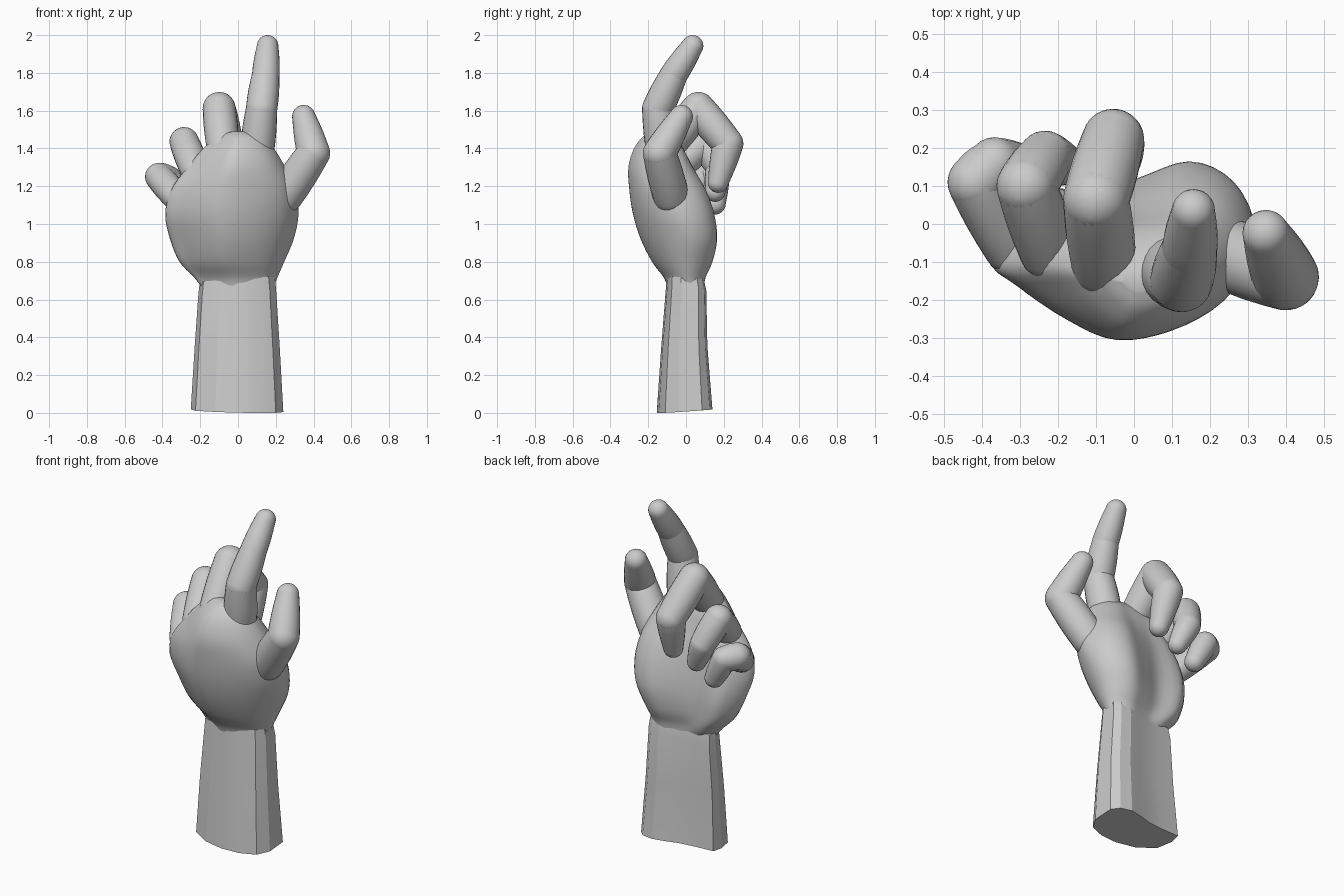
import bpy, bmesh, math
from mathutils import Vector

if "Cube" in bpy.data.objects:
    bpy.data.objects.remove(bpy.data.objects["Cube"])


def lerp(a, b, t):
    return a + (b - a) * t


def spline(pts, steps, closed):
    # Catmull-Rom through points of any dimension
    n, out = len(pts), []
    get = (lambda i: pts[i % n]) if closed else (lambda i: pts[max(0, min(n - 1, i))])
    for i in range(n if closed else n - 1):
        a, b, c, d = (get(i + k) for k in (-1, 0, 1, 2))
        for s in range(steps):
            t = s / steps
            out.append([0.5 * (2 * q + (r - p) * t + (2 * p - 5 * q + 4 * r - w) * t * t
                               + (3 * q - p - 3 * r + w) * t ** 3)
                        for p, q, r, w in zip(a, b, c, d)])
    if not closed:
        out.append(list(pts[-1]))
    return out


def loft(bm, rings):
    loops = [[bm.verts.new(p) for p in ring] for ring in rings]
    for a, b in zip(loops, loops[1:]):
        for i in range(len(a)):
            j = (i + 1) % len(a)
            bm.faces.new((a[i], a[j], b[j], b[i]))
    bm.faces.new(loops[0][::-1])
    bm.faces.new(loops[-1])


def finish(bm, name, angle):
    bmesh.ops.recalc_face_normals(bm, faces=bm.faces)
    me = bpy.data.meshes.new(name)
    bm.to_mesh(me)
    bm.free()
    ob = bpy.data.objects.new(name, me)
    bpy.context.collection.objects.link(ob)
    bpy.ops.object.select_all(action='DESELECT')
    ob.select_set(True)
    bpy.context.view_layer.objects.active = ob
    bpy.ops.object.shade_smooth_by_angle(angle=math.radians(angle))
    return ob


def phalanx(bm, p0, p1, r0, r1, sides=24):
    # tapered, slightly bulging capsule between two joint centres
    p0, p1 = Vector(p0), Vector(p1)
    d = (p1 - p0).normalized()
    u = d.cross(Vector((1, 0, 0.01))).normalized()
    v = d.cross(u)
    prof = []
    for k in range(7):
        a = math.radians(-87 + 87 * k / 6)
        prof.append((p0 + d * r0 * math.sin(a), r0 * math.cos(a)))
    for t in (.25, .5, .75):
        prof.append((p0.lerp(p1, t), lerp(r0, r1, t) * (1 + .05 * math.sin(math.pi * t))))
    for k in range(7):
        a = math.radians(87 * k / 6)
        prof.append((p1 + d * r1 * math.sin(a), r1 * math.cos(a)))
    loft(bm, [[c + (u * math.cos(t) + v * math.sin(t)) * r
               for t in (2 * math.pi * i / sides for i in range(sides))]
              for c, r in prof])


# fingers: joint centres with radius at each joint
fingers = {
    "index_finger": [(.1, -.12, 1.38, .09), (.125, -.15, 1.61, .083),
                     (.147, -.065, 1.79, .073), (.157, .035, 1.943, .057)],
    "middle_finger": [(-.08, -.105, 1.40, .085), (-.1, .065, 1.612, .087),
                      (-.055, .222, 1.425, .082), (-.035, .17, 1.22, .055)],
    "ring_finger": [(-.225, -.07, 1.28, .078), (-.285, .1, 1.435, .078),
                    (-.235, .175, 1.30, .071), (-.18, .155, 1.17, .053)],
    "little_finger": [(-.325, -.06, 1.14, .072), (-.418, .11, 1.25, .074),
                      (-.368, .16, 1.24, .069), (-.298, .155, 1.105, .055)],
    "thumb": [(.25, -.08, 1.15, .095), (.4, -.14, 1.375, .088), (.348, -.025, 1.568, .062)],
}
for name, joints in fingers.items():
    bm = bmesh.new()
    for a, b in zip(joints, joints[1:]):
        phalanx(bm, a[:3], b[:3], a[3], b[3])
    finish(bm, name, 40)

# palm: z, left x, right x, left y, right y, back y, thumb pad y, hollow y, heel y
stations = [
    (.67, -.195, .19, -.01, .02, -.10, .095, .065, .05),
    (.72, -.235, .21, -.01, .01, -.12, .105, .07, .075),
    (.80, -.31, .245, -.02, .01, -.18, .14, .08, .09),
    (.92, -.36, .295, -.04, .01, -.24, .165, .08, .09),
    (1.05, -.385, .32, -.08, -.03, -.28, .15, .065, .065),
    (1.18, -.355, .305, -.10, -.08, -.30, .105, .045, .035),
    (1.30, -.27, .25, -.10, -.11, -.305, .035, .02, .01),
    (1.40, -.185, .19, -.11, -.13, -.275, -.02, -.015, -.025),
    (1.465, -.10, .13, -.13, -.14, -.225, -.08, -.075, -.08),
    (1.49, -.03, .06, -.15, -.15, -.175, -.13, -.13, -.13),
]
rings = []
for z, xl, xr, yl, yr, yb, yt, yv, yh in spline(stations, 4, False):
    section = [(0, yl), (.1, lerp(yl, yb, .36)), (.28, lerp(yl, yb, .78)), (.45, yb),
               (.7, lerp(yb, yr, .12)), (.9, lerp(yb, yr, .45)), (1, yr),
               (.93, lerp(yr, yt, .7)), (.77, yt), (.57, lerp(yt, yv, .5)),
               (.38, yv), (.14, yh)]
    rings.append([(lerp(xl, xr, s), y, z) for s, y in spline(section, 4, True)])
bm = bmesh.new()
loft(bm, rings)
finish(bm, "palm", 50)

# forearm: faceted, slightly tapered, hollowed on the palm side
section = [(-.25, .02), (-.225, -.075), (-.12, -.135), (0, -.155), (.11, -.145),
           (.2, -.11), (.24, -.04), (.238, .085), (.2, .125), (.13, .14),
           (.06, .125), (-.03, .1), (-.13, .09), (-.24, .085)]
bm = bmesh.new()
loft(bm, [[(x * sx, y * sy + dy, z + low * (.07 * y - .02 * x + .012) + .06 * x * (1 - low))
           for x, y in section]
          for z, sx, sy, dy, low in ((0, 1, 1, 0, 1), (.34, .92, .83, -.003, .5),
                                     (.64, .84, .73, .005, 0), (.71, .81, .66, .0, 0))])
finish(bm, "forearm", 18)
